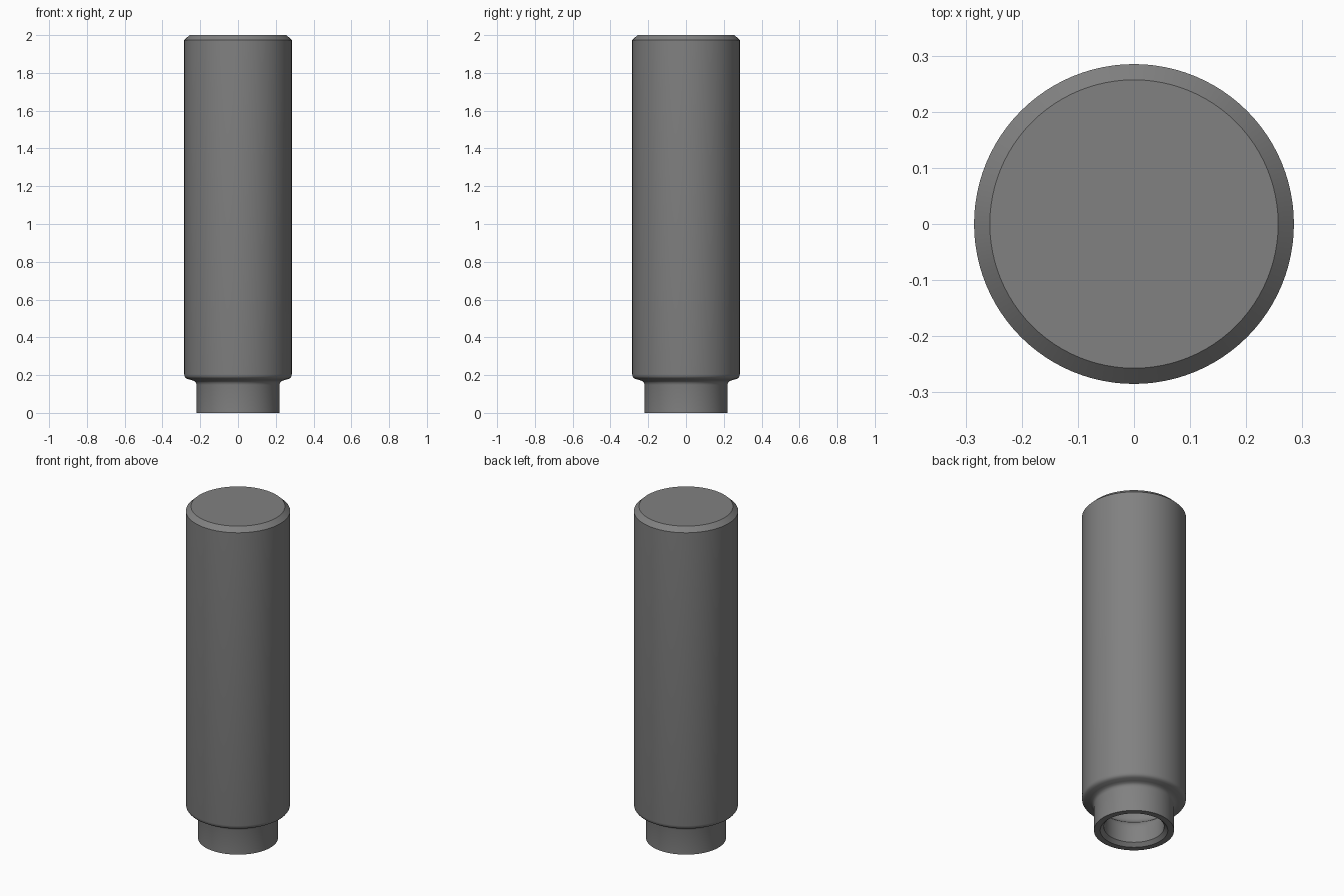
import bpy, bmesh, math

if "Cube" in bpy.data.objects:
    bpy.data.objects.remove(bpy.data.objects["Cube"])

SIDES = 96

# Half profile (radius, height): closed top, down the outside, up the hollow inside
profile = [
    (0, 2), (0.257, 2), (0.285, 1.973),                      # chamfered top
    (0.285, 0.205), (0.283, 0.193), (0.277, 0.185), (0.267, 0.179),  # rounded shoulder
    (0.243, 0.173), (0.23, 0.168), (0.222, 0.16), (0.219, 0.148),    # fillet into neck
    (0.219, 0), (0.185, 0), (0.165, 0.02),                   # rim, inner bevel
    (0.165, 0.11), (0.168, 0.13), (0.175, 0.147), (0.188, 0.16),     # inner shoulder
    (0.21, 0.175), (0.225, 0.19), (0.23, 0.21),
    (0.23, 1.93), (0, 1.93),                                 # hollow body
]

# Lathe the profile into one shell
bm = bmesh.new()
verts = [bm.verts.new((r, 0, z)) for r, z in profile]
edges = [bm.edges.new(pair) for pair in zip(verts, verts[1:])]
bmesh.ops.spin(bm, geom=verts + edges, cent=(0, 0, 0), axis=(0, 0, 1),
               angle=math.tau, steps=SIDES, use_merge=False)
bmesh.ops.remove_doubles(bm, verts=bm.verts, dist=1e-5)
bmesh.ops.recalc_face_normals(bm, faces=bm.faces)
mesh = bpy.data.meshes.new("hollow_cylinder")
bm.to_mesh(mesh)
bm.free()

# Dark grey metal
metal = bpy.data.materials.new("dark_grey")
metal.diffuse_color = (0.22, 0.22, 0.22, 1)
metal.use_nodes = True
metal.node_tree.nodes["Principled BSDF"].inputs["Base Color"].default_value = metal.diffuse_color
mesh.materials.append(metal)

body = bpy.data.objects.new("hollow_cylinder", mesh)
bpy.context.collection.objects.link(body)
bpy.context.view_layer.objects.active = body
body.select_set(True)
bpy.ops.object.shade_smooth_by_angle(angle=math.radians(38))
